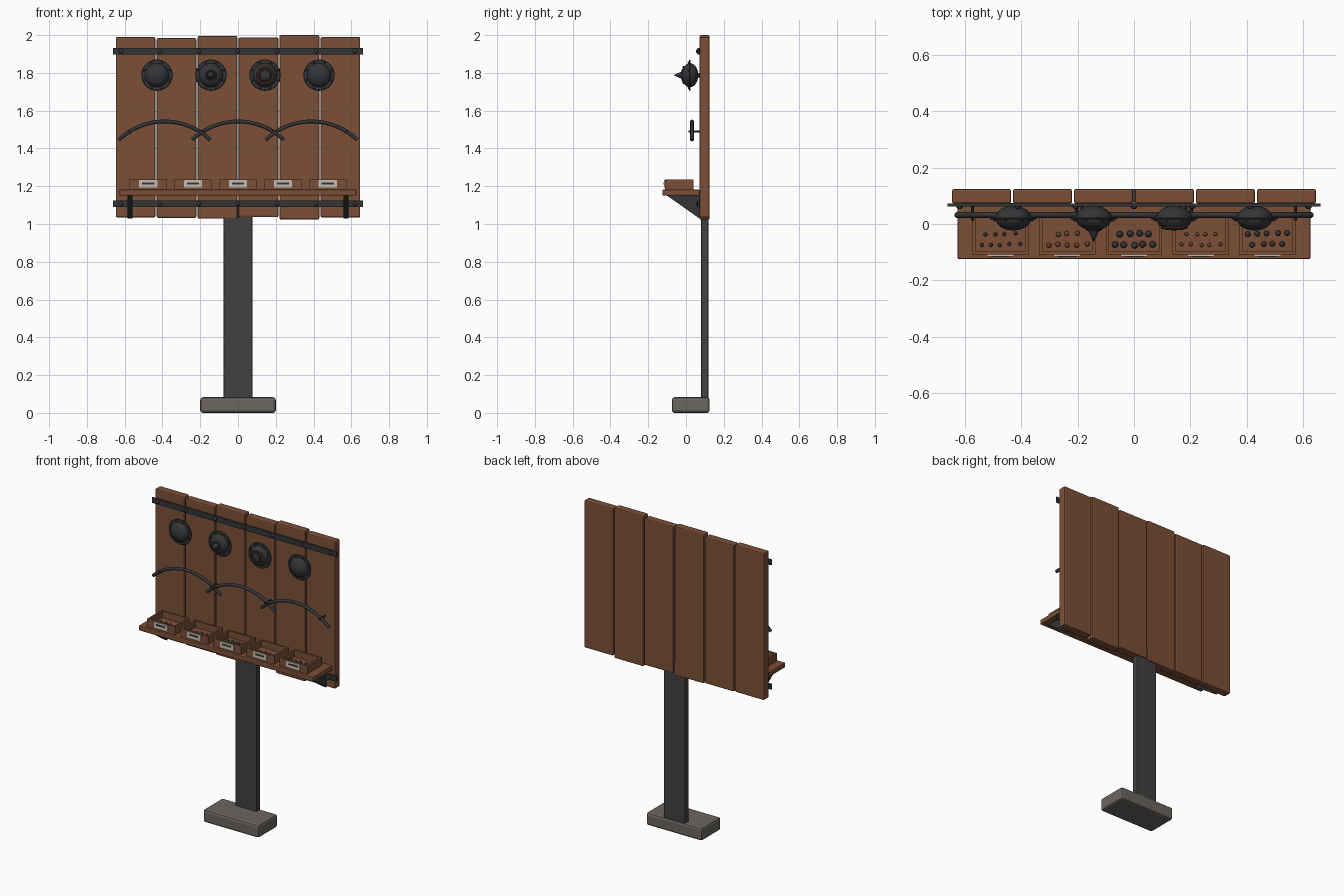
import bpy, bmesh, math, random
from mathutils import Vector

random.seed(4)
if "Cube" in bpy.data.objects:
    bpy.data.objects.remove(bpy.data.objects["Cube"])


def material(name, rgb):
    m = bpy.data.materials.new(name)
    m.use_nodes = True
    m.diffuse_color = (*rgb, 1)
    bsdf = m.node_tree.nodes["Principled BSDF"]
    bsdf.inputs["Base Color"].default_value = (*rgb, 1)
    bsdf.inputs["Roughness"].default_value = 0.8
    return m


WOOD = material("brown wood", (0.2, 0.08, 0.038))
POST = material("grey steel", (0.052, 0.052, 0.052))
IRON = material("dark iron", (0.034, 0.036, 0.039))
STONE = material("grey stone", (0.145, 0.132, 0.115))
PAPER = material("label paper", (0.56, 0.52, 0.44))
RUST = material("copper", (0.16, 0.06, 0.032))


def finish(name, bm, mat, smooth=False):
    bmesh.ops.recalc_face_normals(bm, faces=bm.faces)
    mesh = bpy.data.meshes.new(name)
    bm.to_mesh(mesh)
    bm.free()
    mesh.materials.append(mat)
    ob = bpy.data.objects.new(name, mesh)
    bpy.context.collection.objects.link(ob)
    if smooth:
        bpy.ops.object.select_all(action='DESELECT')
        ob.select_set(True)
        bpy.context.view_layer.objects.active = ob
        bpy.ops.object.shade_smooth_by_angle(angle=math.radians(35))
    return ob


def add_box(bm, x, y, z):
    """Box from (min, max) pairs."""
    vs = bmesh.ops.create_cube(bm, size=1)["verts"]
    for v in vs:
        v.co = Vector([(a + b) / 2 + c * (b - a) for (a, b), c in zip((x, y, z), v.co)])


def box(name, x, y, z, mat, bevel=0.0):
    bm = bmesh.new()
    add_box(bm, x, y, z)
    ob = finish(name, bm, mat)
    if bevel:
        mod = ob.modifiers.new("soft edges", 'BEVEL')
        mod.width, mod.segments = bevel, 2
    return ob


def lathe(name, profile, x, z, mat, steps=32):
    """Spin (radius, y) points about the y axis through (x, z)."""
    bm = bmesh.new()
    vs = [bm.verts.new((r, y, 0)) for r, y in profile]
    edges = [bm.edges.new(p) for p in zip(vs, vs[1:])]
    bmesh.ops.spin(bm, geom=vs + edges, cent=(0, 0, 0), axis=(0, 1, 0),
                   angle=math.tau, steps=steps)
    bmesh.ops.remove_doubles(bm, verts=bm.verts, dist=0.0002)
    bmesh.ops.translate(bm, verts=bm.verts, vec=(x, 0, z))
    return finish(name, bm, mat, True)


def balls(name, points, radius, mat, squash=1.0):
    bm = bmesh.new()
    for p in points:
        vs = bmesh.ops.create_uvsphere(bm, u_segments=10, v_segments=6, radius=radius)["verts"]
        for v in vs:
            v.co.y *= squash
            v.co += Vector(p)
    return finish(name, bm, mat, True)


# Stand
box("base_block", (-0.2, 0.2), (-0.075, 0.125), (0, 0.083), STONE, 0.014)
box("post", (-0.076, 0.076), (0.08, 0.118), (0.07, 1.12), POST, 0.003)

# Back planks of slightly uneven length
ends = [(1.035, 1.99), (1.033, 1.984), (1.028, 1.995),
        (1.036, 1.988), (1.023, 2.0), (1.034, 1.99)]
for i, span in enumerate(ends):
    c = (i - 2.5) * 0.2168
    box(f"plank_{i + 1}", (c - 0.105, c + 0.105), (0.072, 0.125), span, WOOD, 0.008)

# Iron straps with bolts
for name, z in (("upper", 1.915), ("lower", 1.107)):
    box(f"{name}_strap", (-0.663, 0.663), (0.062, 0.073), (z - 0.018, z + 0.018), IRON, 0.002)
    balls(f"{name}_strap_bolts", [((i - 3) * 0.2067, 0.062, z) for i in range(7)], 0.012, IRON, 0.8)

# Shelf and triangular brackets
box("shelf", (-0.627, 0.627), (-0.125, 0.073), (1.15, 1.182), WOOD, 0.005)
for side, c in (("right", -0.572), ("left", 0.572)):
    bm = bmesh.new()
    face = bm.faces.new([bm.verts.new((c - 0.014, y, z))
                         for y, z in ((-0.1, 1.15), (0.073, 1.15), (0.073, 1.028))])
    top = bmesh.ops.extrude_face_region(bm, geom=[face])["geom"]
    bmesh.ops.translate(bm, vec=(0.028, 0, 0),
                        verts=[g for g in top if isinstance(g, bmesh.types.BMVert)])
    finish(f"{side}_bracket", bm, IRON)

# Open trays, labels and loose pellets: (rows of counts, radius, material)
loads = [((4, 5), 0.007, IRON), ((3, 5), 0.009, RUST), ((4, 5), 0.012, IRON),
         ((4, 5), 0.007, RUST), ((5, 4), 0.01, IRON)]
for i, (counts, r, mat) in enumerate(loads):
    c = (i - 2) * 0.2375
    x0, x1, y0, y1, z0, z1 = c - 0.1, c + 0.1, -0.11, 0.04, 1.182, 1.235
    t = 0.012
    bm = bmesh.new()
    add_box(bm, (x0, x1), (y0, y1), (z0, z0 + 0.01))
    for xs in ((x0, x0 + t), (x1 - t, x1)):
        add_box(bm, xs, (y0, y1), (z0, z1))
    for ys in ((y0, y0 + t), (y1 - t, y1)):
        add_box(bm, (x0 + t, x1 - t), ys, (z0, z1))
    finish(f"tray_{i + 1}", bm, WOOD)
    box(f"label_{i + 1}", (c - 0.048, c + 0.048), (-0.116, -0.11), (1.193, 1.232), PAPER)
    box(f"label_mark_{i + 1}", (c - 0.032, c + 0.032), (-0.118, -0.115), (1.21, 1.22), IRON)
    points = []
    for n, y in zip(counts, (-0.035, -0.073)):
        for k in range(n):
            points.append((c + (k - (n - 1) / 2) * 0.034 + random.uniform(-0.004, 0.004),
                           y + random.uniform(-0.003, 0.003), z0 + 0.01 + r))
    balls(f"pellets_{i + 1}", points, r, mat)

# Curved rods on pegs
R, HALF = 0.35, math.asin(0.243 / 0.35)
for i in range(3):
    c = (i - 1) * 0.389
    cu = bpy.data.curves.new(f"curved_rod_{i + 1}", 'CURVE')
    cu.dimensions = '3D'
    cu.bevel_depth, cu.bevel_resolution, cu.use_fill_caps = 0.01, 2, True
    sp = cu.splines.new('POLY')
    sp.points.add(24)
    for k, p in enumerate(sp.points):
        a = (k / 12 - 1) * HALF
        p.co = (c + R * math.sin(a), 0.032, 1.193 + R * math.cos(a), 1)
    cu.materials.append(IRON)
    ob = bpy.data.objects.new(cu.name, cu)
    bpy.context.collection.objects.link(ob)
    bpy.ops.object.select_all(action='DESELECT')
    ob.select_set(True)
    bpy.context.view_layer.objects.active = ob
    bpy.ops.object.convert(target='MESH')
    bpy.ops.object.shade_smooth_by_angle(angle=math.radians(50))
    for s in (-1, 1):
        lathe(f"rod_peg_{i + 1}_{'left' if s > 0 else 'right'}",
              [(0, 0.012), (0.006, 0.012), (0.006, 0.075), (0, 0.075)], c + s * 0.185, 1.49, IRON, 10)

# Round bosses: dome, thin flange, rivets and hanging peg
Z = 1.788
for i in range(4):
    x = (i - 1.5) * 0.286
    dome = [(0.064 * math.sin(a), 0.021 - 0.044 * math.cos(a))
            for a in (math.pi * k / 14 for k in range(15))]
    lathe(f"boss_dome_{i + 1}", dome, x, Z, IRON)
    lathe(f"boss_flange_{i + 1}", [(0.055, 0.016), (0.08, 0.016), (0.083, 0.02),
                                   (0.08, 0.025), (0.055, 0.025)], x, Z, IRON)
    rivets = [(x + 0.073 * math.cos(a), 0.015, Z + 0.073 * math.sin(a))
              for a in (math.tau * (k + 0.5) / 8 for k in range(8))]
    balls(f"boss_rivets_{i + 1}", rivets, 0.006, IRON)
    lathe(f"boss_peg_{i + 1}", [(0, 0.05), (0.012, 0.05), (0.012, 0.075), (0, 0.075)], x, Z, IRON, 10)


def ring(name, x, radius, y, thick, mat):
    lathe(name, [(radius + thick * math.cos(a), y + thick * math.sin(a))
                 for a in (math.tau * k / 8 for k in range(9))], x, Z, mat)


# Spike on the second boss, rings on the third
lathe("boss_spike", [(0.022, -0.012), (0.019, -0.024), (0.011, -0.042), (0, -0.064)], -0.143, Z, IRON, 16)
ring("boss_spike_collar", -0.143, 0.024, -0.019, 0.005, IRON)
ring("boss_copper_ring", 0.143, 0.043, -0.012, 0.006, RUST)
ring("boss_inner_ring", 0.143, 0.03, -0.018, 0.004, IRON)
